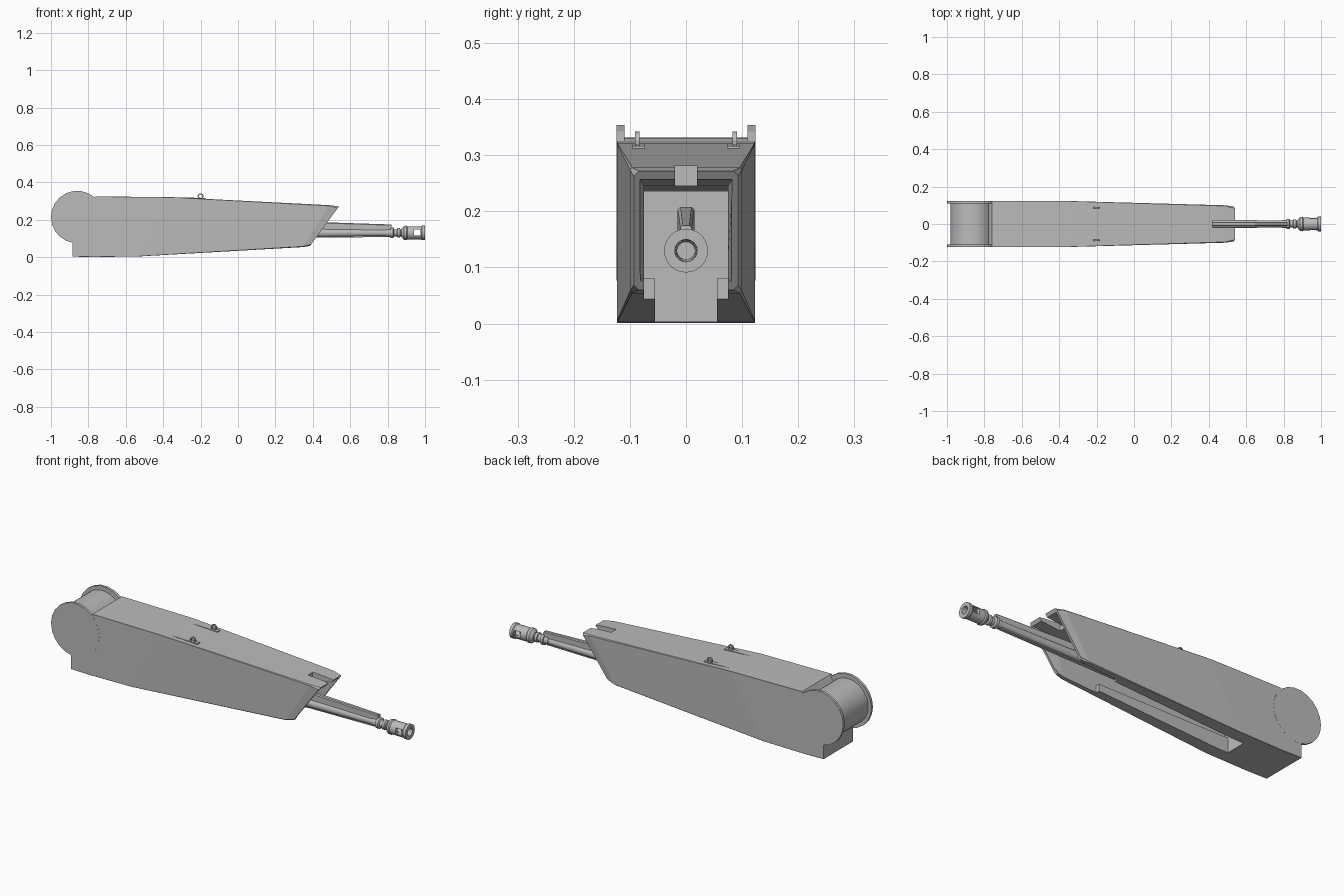
import bpy, bmesh, math
from mathutils import Vector, Matrix

if "Cube" in bpy.data.objects:
    bpy.data.objects.remove(bpy.data.objects["Cube"])

steel = bpy.data.materials.new("grey_steel")
steel.diffuse_color = (0.5, 0.5, 0.5, 1)
steel.use_nodes = True
steel.node_tree.nodes["Principled BSDF"].inputs["Base Color"].default_value = steel.diffuse_color


def finish(name, bm, smooth=False):
    bmesh.ops.recalc_face_normals(bm, faces=bm.faces)
    me = bpy.data.meshes.new(name)
    bm.to_mesh(me)
    bm.free()
    me.materials.append(steel)
    ob = bpy.data.objects.new(name, me)
    bpy.context.collection.objects.link(ob)
    if smooth:
        select(ob)
        bpy.ops.object.shade_smooth_by_angle(angle=math.radians(35))
    return ob


def select(ob):
    bpy.ops.object.select_all(action='DESELECT')
    ob.select_set(True)
    bpy.context.view_layer.objects.active = ob


def loft(name, rings, smooth=False, closed=False):
    bm = bmesh.new()
    loops = [[bm.verts.new(p) for p in r] for r in rings]
    pairs = list(zip(loops, loops[1:])) + ([(loops[-1], loops[0])] if closed else [])
    for a, b in pairs:
        for i in range(len(a)):
            j = (i + 1) % len(a)
            bm.faces.new((a[i], a[j], b[j], b[i]))
    if not closed:
        bm.faces.new(loops[0])
        bm.faces.new(loops[-1])
    return finish(name, bm, smooth)


def section(xb, zb, xt, zt, w, c=0.0):
    """Slanted rectangular section, with corners clipped by c."""
    def x(z):
        return xb + (xt - xb) * (z - zb) / (zt - zb)
    if c == 0:
        yz = [(-w, zb), (w, zb), (w, zt), (-w, zt)]
    else:
        yz = [(-w + c, zb), (w - c, zb), (w, zb + c), (w, zt - c),
              (w - c, zt), (-w + c, zt), (-w, zt - c), (-w, zb + c)]
    return [(x(z), y, z) for y, z in yz]


def box(name, x0, x1, y0, y1, z0, z1):
    bm = bmesh.new()
    bmesh.ops.create_cube(bm, size=1)
    for v in bm.verts:
        v.co = Vector(((x0 + x1) / 2 + v.co.x * (x1 - x0),
                       (y0 + y1) / 2 + v.co.y * (y1 - y0),
                       (z0 + z1) / 2 + v.co.z * (z1 - z0)))
    return finish(name, bm)


def cut(ob, cutter):
    m = ob.modifiers.new("cut", 'BOOLEAN')
    m.operation, m.solver, m.object = 'DIFFERENCE', 'EXACT', cutter
    select(ob)
    bpy.ops.object.modifier_apply(modifier=m.name)
    bpy.data.objects.remove(cutter)


def disc(name, x, z, r, y0, y1, n, smooth=False):
    rings = [[(x + r * math.cos(2 * math.pi * i / n), y,
               z + r * math.sin(2 * math.pi * i / n)) for i in range(n)] for y in (y0, y1)]
    return loft(name, rings, smooth)


def lathe(name, profile, z, n=20, closed=False):
    """Turned part along x from (x, radius) pairs."""
    rings = [[(x, r * math.cos(2 * math.pi * i / n), z + r * math.sin(2 * math.pi * i / n))
              for i in range(n)] for x, r in profile]
    return loft(name, rings, True, closed)


# Armoured housing, tapering to a slanted open mouth
housing = loft("housing", [
    section(-0.885, 0.003, -0.884, 0.12, 0.123, 0.001),
    section(-0.77, 0.001, -0.76, 0.325, 0.123, 0.001),
    section(-0.53, 0.004, -0.35, 0.321, 0.123, 0.001),
    section(0.345, 0.054, 0.49, 0.278, 0.100, 0.004),
    section(0.385, 0.060, 0.54, 0.272, 0.093, 0.009)])

# Hollow interior, stepped floor slot and roof notch
cut(housing, loft("cavity", [section(-0.6, 0.08, -0.599, 0.235, 0.075),
                             section(0.36, 0.08, 0.42, 0.245, 0.075),
                             section(0.41, 0.075, 0.54, 0.258, 0.083),
                             section(0.61, 0.075, 0.74, 0.258, 0.083)]))
cut(housing, box("floor_slot", -0.6, 0.17, -0.055, 0.055, -0.1, 0.12))
cut(housing, box("front_floor_slot", 0.16, 0.7, -0.075, 0.075, -0.1, 0.12))
cut(housing, box("roof_notch", 0.42, 0.7, -0.02, 0.02, 0.2, 0.4))

# Trunnion drum between two round cheek plates
disc("trunnion_drum", -0.865, 0.215, 0.117, -0.112, 0.112, 40, True)
for side, s in (("right", -1), ("left", 1)):
    disc("cheek_plate_" + side, -0.86, 0.215, 0.14, s * 0.110, s * 0.1235, 22)

# Gun barrel with collars
AXIS = 0.13
lathe("barrel", [(-0.6, 0.027), (0.4, 0.024), (0.79, 0.018), (0.79, 0.021), (0.815, 0.021),
                 (0.815, 0.028), (0.83, 0.028), (0.835, 0.019), (0.85, 0.019),
                 (0.852, 0.025), (0.865, 0.025), (0.87, 0.018), (0.90, 0.018)], AXIS)
# Muzzle brake with open bore and side ports
brake = lathe("muzzle_brake", [(0.875, 0.022), (0.888, 0.037), (0.90, 0.039), (0.905, 0.035),
                               (0.98, 0.035), (0.985, 0.039), (1.0, 0.039), (1.0, 0.020),
                               (0.90, 0.016), (0.875, 0.016)], AXIS, 24, True)
cut(brake, box("brake_port", 0.94, 0.975, -0.1, 0.1, 0.115, 0.147))

# Tapered rib over the barrel and slim rail under it
loft("barrel_top_rib", [section(-0.2, 0.13, -0.2, 0.208, 0.015, 0.005),
                        section(0.82, 0.13, 0.82, 0.175, 0.010, 0.004)])
loft("barrel_under_rail", [section(-0.2, 0.098, -0.2, 0.13, 0.012),
                           section(0.80, 0.108, 0.80, 0.13, 0.009)])

# Lifting rings on roof rails
for side, s in (("right", -1), ("left", 1)):
    loft("roof_rail_" + side, [
        [(x, s * 0.084 + dy, z + dz) for dy, dz in
         ((-0.011, -0.01), (0.011, -0.01), (0.011, 0.004), (-0.011, 0.004))]
        for x, z in ((-0.33, 0.316), (-0.17, 0.3125))])
    rings = []
    for i in range(16):
        a = 2 * math.pi * i / 16
        rings.append([(-0.2 + r * math.cos(a), s * 0.087 + y, 0.326 + r * math.sin(a))
                      for r, y in ((0.009, -0.004), (0.016, -0.004), (0.016, 0.004), (0.009, 0.004))])
    loft("lifting_ring_" + side, rings, closed=True)
